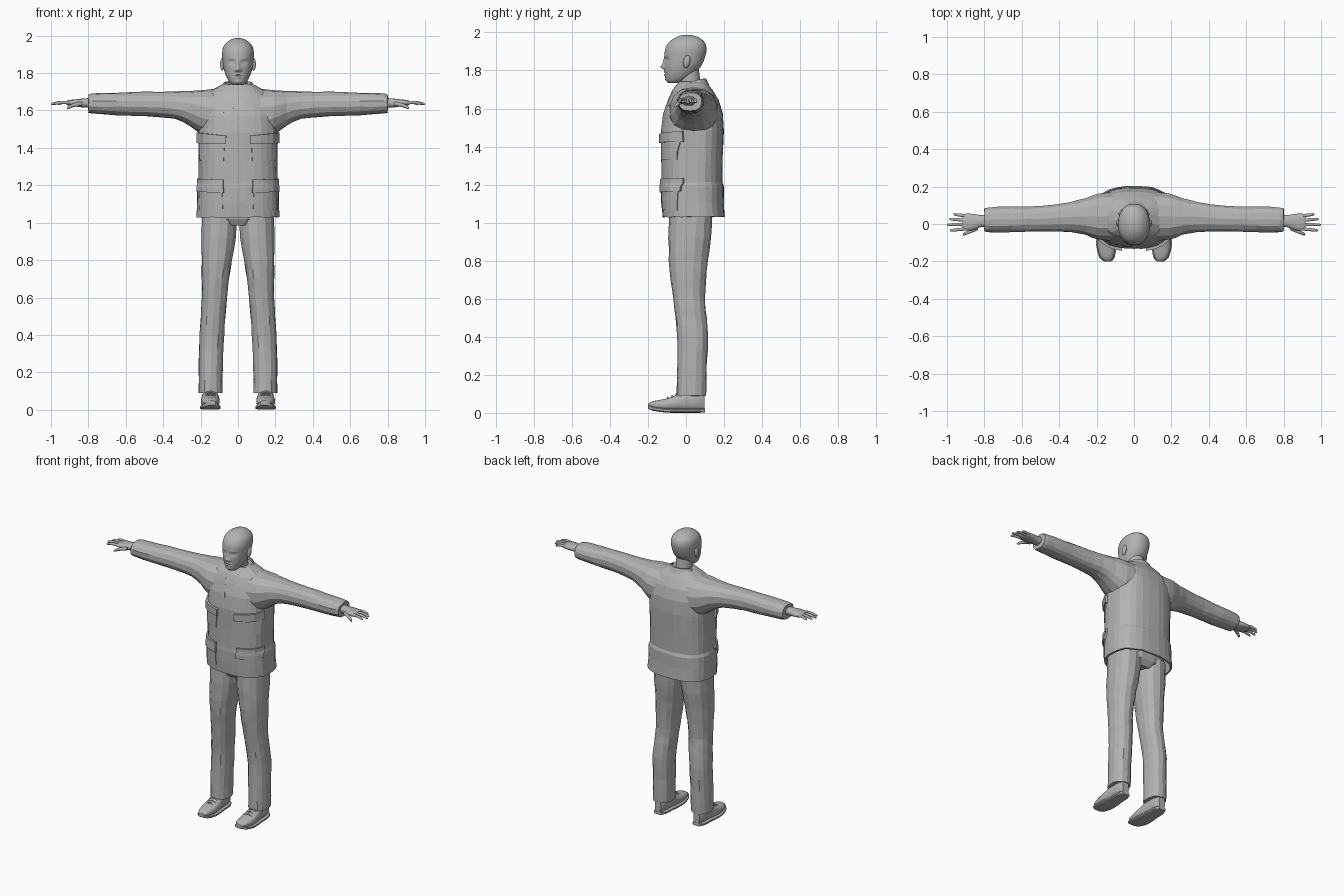
import bpy, bmesh, math, random
from mathutils import Vector, Matrix
from mathutils.bvhtree import BVHTree

cube = bpy.data.objects.get("Cube")
if cube:
    bpy.data.objects.remove(cube, do_unlink=True)
random.seed(4)

grey = bpy.data.materials.new("plain grey")
grey.use_nodes = True
grey.diffuse_color = (0.45, 0.45, 0.45, 1)
shader = next(n for n in grey.node_tree.nodes if n.type == 'BSDF_PRINCIPLED')
shader.inputs["Base Color"].default_value = grey.diffuse_color

PLACE = {
    'x': lambda t, a, b: Vector((t, a, b)),
    'y': lambda t, a, b: Vector((a, t, b)),
    'z': lambda t, a, b: Vector((a, b, t)),
}


def finish(name, bm, mirror=False, smooth_angle=None, thickness=0, recalc=True):
    """Turn a bmesh into a named grey object."""
    if recalc:
        bmesh.ops.recalc_face_normals(bm, faces=bm.faces)
    mesh = bpy.data.meshes.new(name)
    bm.to_mesh(mesh)
    bm.free()
    mesh.materials.append(grey)
    if smooth_angle:
        mesh.shade_smooth()
        mesh.set_sharp_from_angle(angle=math.radians(smooth_angle))
    obj = bpy.data.objects.new(name, mesh)
    bpy.context.scene.collection.objects.link(obj)
    if thickness:
        solid = obj.modifiers.new("Thickness", 'SOLIDIFY')
        solid.thickness = thickness
        solid.offset = -1
    if mirror:
        obj.modifiers.new("Mirror", 'MIRROR').use_mirror_merge = False
    return obj


def densify(rings, steps):
    """Smoothly interpolate extra rings between the given ones."""
    result = []
    last = len(rings) - 1
    for i in range(last):
        before, start = rings[max(i - 1, 0)], rings[i]
        end, after = rings[i + 1], rings[min(i + 2, last)]
        for s in range(steps):
            u = s / steps
            result.append([
                q + u / 2 * (r - p + u * (2 * p - 5 * q + 4 * r - w + u * (3 * (q - r) + w - p)))
                for p, q, r, w in zip(before, start, end, after)])
    return result + [rings[last]]


def loft(name, axis, rings, sides=16, power=2.0, steps=1, rumple=0.0, open_start=False,
         sculpt=None, **options):
    """Skin rounded cross-sections (position, a_min, a_max, b_min, b_max) along an axis."""
    bm = bmesh.new()
    loops = []
    for t, a0, a1, b0, b1 in densify(rings, steps):
        loop = []
        for k in range(sides):
            angle = math.tau * (k + 0.5) / sides
            c, s = math.cos(angle), math.sin(angle)
            c = math.copysign(abs(c) ** (2 / power), c)
            s = math.copysign(abs(s) ** (2 / power), s)
            point = PLACE[axis](t, (a0 + a1 + (a1 - a0) * c) / 2, (b0 + b1 + (b1 - b0) * s) / 2)
            point += Vector([random.uniform(-rumple, rumple) for _ in range(3)])
            loop.append(bm.verts.new(sculpt(point) if sculpt else point))
        loops.append(loop)
    for low, high in zip(loops, loops[1:]):
        for k in range(sides):
            n = (k + 1) % sides
            bm.faces.new((low[k], low[n], high[n], high[k]))
    if not open_start:
        bm.faces.new(loops[0])
    bm.faces.new(loops[-1])
    return finish(name, bm, **options)


def upright(rows):
    """Symmetric rings from (height, half_width, front, back)."""
    return [(z, -w, w, f, b) for z, w, f, b in rows]


# Jacket body, open at the hem
jacket = loft("jacket_body", 'z', upright([
    (1.03, .212, -.112, .192), (1.11, .208, -.118, .188), (1.19, .206, -.12, .186),
    (1.21, .2, -.118, .18), (1.34, .2, -.12, .183), (1.48, .2, -.12, .187),
    (1.57, .195, -.108, .183), (1.64, .18, -.085, .162), (1.69, .15, -.06, .13),
    (1.73, .075, -.03, .1)]),
    sides=28, power=2.6, rumple=.002, open_start=True, thickness=.012)
surface = BVHTree.FromPolygons([v.co for v in jacket.data.vertices],
                               [p.vertices for p in jacket.data.polygons])

# Sleeves
loft("sleeves", 'x', [
    (.1, -.09, .17, 1.44, 1.715), (.19, -.085, .165, 1.47, 1.71), (.26, -.06, .14, 1.52, 1.705),
    (.34, -.045, .12, 1.555, 1.7), (.5, -.04, .097, 1.57, 1.7), (.65, -.045, .095, 1.575, 1.695),
    (.78, -.045, .09, 1.583, 1.69), (.8, -.038, .083, 1.59, 1.683)],
    sides=14, power=2.3, steps=2, rumple=.002, mirror=True)


def panel(name, corners, lift, cols=5, rows=3):
    """Raised cloth patch draped on the jacket; corners run counter-clockwise from lower inner."""
    c = [Vector(p) for p in corners]
    bm = bmesh.new()
    grid = []
    for j in range(rows + 1):
        v = j / rows
        row = []
        for i in range(cols + 1):
            u = i / cols
            x, z = c[0].lerp(c[1], u).lerp(c[3].lerp(c[2], u), v)
            hit, normal, *_ = surface.ray_cast(Vector((x, -1, z)), Vector((0, 1, 0)))
            if hit is None:
                hit, normal, *_ = surface.find_nearest(Vector((x, 0, z)))
            if normal.y > 0:
                normal = -normal
            row.append(bm.verts.new(hit + normal * lift))
        grid.append(row)
    for low, high in zip(grid, grid[1:]):
        for i in range(cols):
            bm.faces.new((low[i], low[i + 1], high[i + 1], high[i]))
    finish(name, bm, mirror=True, thickness=lift + .008, recalc=False)


# Pockets with flaps, front bands and lapels
panel("chest_pockets", [(.075, 1.33), (.188, 1.33), (.193, 1.46), (.068, 1.46)], .018)
panel("chest_pocket_flaps", [(.062, 1.42), (.195, 1.425), (.195, 1.48), (.062, 1.465)], .027)
panel("lower_pockets", [(.08, 1.07), (.195, 1.065), (.195, 1.22), (.085, 1.22)], .016)
panel("lower_pocket_flaps", [(.075, 1.16), (.198, 1.165), (.196, 1.235), (.078, 1.23)], .024)
panel("front_bands", [(.03, 1.035), (.056, 1.035), (.032, 1.55), (.012, 1.55)], .007, 1, 10)
panel("lapels", [(.012, 1.52), (.024, 1.52), (.125, 1.655), (.04, 1.7)], .012, 4, 5)

# Folded collar round the neck, open at the front
bm = bmesh.new()
columns = []
for k in range(17):
    angle = math.radians(-155 + 310 * k / 16)
    s, c = math.sin(angle), math.cos(angle)
    drop = .05 * ((1 - c) / 2) ** 2
    columns.append([bm.verts.new((r * s, .04 + d * c, z - drop)) for r, d, z in
                    ((.062, .055, 1.69), (.07, .06, 1.757), (.078, .066, 1.757), (.112, .095, 1.695))])
for left, right in zip(columns, columns[1:]):
    for k in range(3):
        bm.faces.new((left[k], right[k], right[k + 1], left[k + 1]))
finish("collar", bm, thickness=.006)

# Trousers
loft("trouser_seat", 'z', upright([
    (.985, .1, -.07, .11), (1.02, .19, -.09, .138), (1.1, .19, -.09, .15), (1.15, .18, -.08, .14)]),
    power=2.4)
loft("trouser_legs", 'z', [
    (.09, .083, .211, -.05, .105), (.25, .08, .21, -.045, .11), (.4, .073, .207, -.045, .115),
    (.5, .066, .2, -.055, .108), (.6, .058, .193, -.068, .1), (.7, .046, .194, -.082, .105),
    (.8, .032, .196, -.09, .115), (.92, .01, .197, -.092, .13), (1.06, .002, .192, -.09, .14)],
    sides=14, power=2.3, steps=2, rumple=.002, mirror=True)

# Shoes, soles and laces
shoe = [(-.197, .125, .155, .034, .05), (-.175, .108, .182, .022, .062), (-.11, .097, .198, .012, .074),
        (-.05, .1, .195, .01, .095), (0, .106, .19, .01, .12), (.06, .109, .187, .01, .125),
        (.098, .125, .172, .012, .1)]
loft("shoes", 'y', shoe, power=2.5, steps=2, mirror=True, smooth_angle=40)
loft("soles", 'y', [(y * 1.015, a - .005, b + .005, max(0, low - .01), low + .012)
                    for y, a, b, low, high in shoe], power=4, steps=2, mirror=True)
for k in range(4):
    y, z = -.1 + .022 * k, .078 + .008 * k
    loft("shoe_lace_%d" % (k + 1), 'x', [(.12, y, y + .008, z - .012, z),
         (.147, y, y + .008, z, z + .008), (.175, y, y + .008, z - .012, z)], sides=6, mirror=True)

# Hands: palm, four fingers and thumb
loft("palms", 'x', [
    (.78, -.02, .05, 1.615, 1.665), (.82, -.018, .048, 1.615, 1.665), (.86, -.034, .055, 1.62, 1.66),
    (.9, -.036, .056, 1.625, 1.656), (.918, -.03, .05, 1.63, 1.65)],
    sides=14, steps=3, power=2.4, mirror=True, smooth_angle=50)


def finger(name, base, tip, radius):
    rings = []
    for u, size in ((0, 1), (.5, .95), (.9, .75), (1, .3)):
        x, y, z = Vector(base).lerp(Vector(tip), u)
        z += .006 * math.sin(math.pi * u)
        r = radius * size
        rings.append((x, y - r, y + r, z - r, z + r))
    loft(name, 'x', rings, sides=8, steps=2, mirror=True, smooth_angle=60)


for name, y, spread, reach in (("index_fingers", -.026, -.034, .985), ("middle_fingers", -.003, -.004, 1),
                               ("ring_fingers", .02, .026, .988), ("little_fingers", .043, .052, .965)):
    finger(name, (.895, y, 1.641), (reach, spread, 1.634), .0095)
finger("thumbs", (.835, -.022, 1.635), (.915, -.056, 1.612), .012)

# Head with sculpted face: (x, z, width, height, push) for each feature
FEATURES = [
    (0, 1.82, .013, .012, -.02), (0, 1.845, .008, .02, -.01), (.012, 1.815, .008, .008, -.007),
    (.033, 1.858, .017, .011, .011), (.033, 1.857, .01, .006, -.005), (.032, 1.876, .022, .006, -.004),
    (0, 1.791, .02, .005, -.006), (0, 1.777, .016, .005, -.006), (0, 1.784, .022, .003, .004),
    (0, 1.752, .018, .012, -.006)]


def face(point):
    if point.y < -.03:
        for x, z, w, h, push in FEATURES:
            point.y += push * math.exp(-((abs(point.x) - x) / w) ** 2 - ((point.z - z) / h) ** 2)
    return point


loft("head", 'z', upright([
    (1.735, .028, -.092, -.04), (1.75, .045, -.104, 0), (1.775, .06, -.11, .04),
    (1.8, .07, -.112, .062), (1.83, .078, -.113, .084), (1.87, .083, -.113, .1),
    (1.91, .085, -.11, .108), (1.945, .076, -.092, .1), (1.97, .053, -.062, .074),
    (1.983, .028, -.03, .042), (1.987, .006, 0, .012)]),
    sides=96, power=2.15, steps=6, sculpt=face, smooth_angle=60)
loft("neck", 'z', upright([(1.64, .065, -.05, .09), (1.7, .054, -.034, .08), (1.81, .052, -.045, .068)]),
     sides=24, steps=3, smooth_angle=60)

# Ears
bm = bmesh.new()
bmesh.ops.create_uvsphere(bm, u_segments=16, v_segments=10, radius=1,
                          matrix=Matrix.Translation((.084, .004, 1.847)) @ Matrix.Rotation(-.2, 4, 'X')
                          @ Matrix.Diagonal((.012, .018, .034, 1)))
finish("ears", bm, mirror=True, smooth_angle=60)
